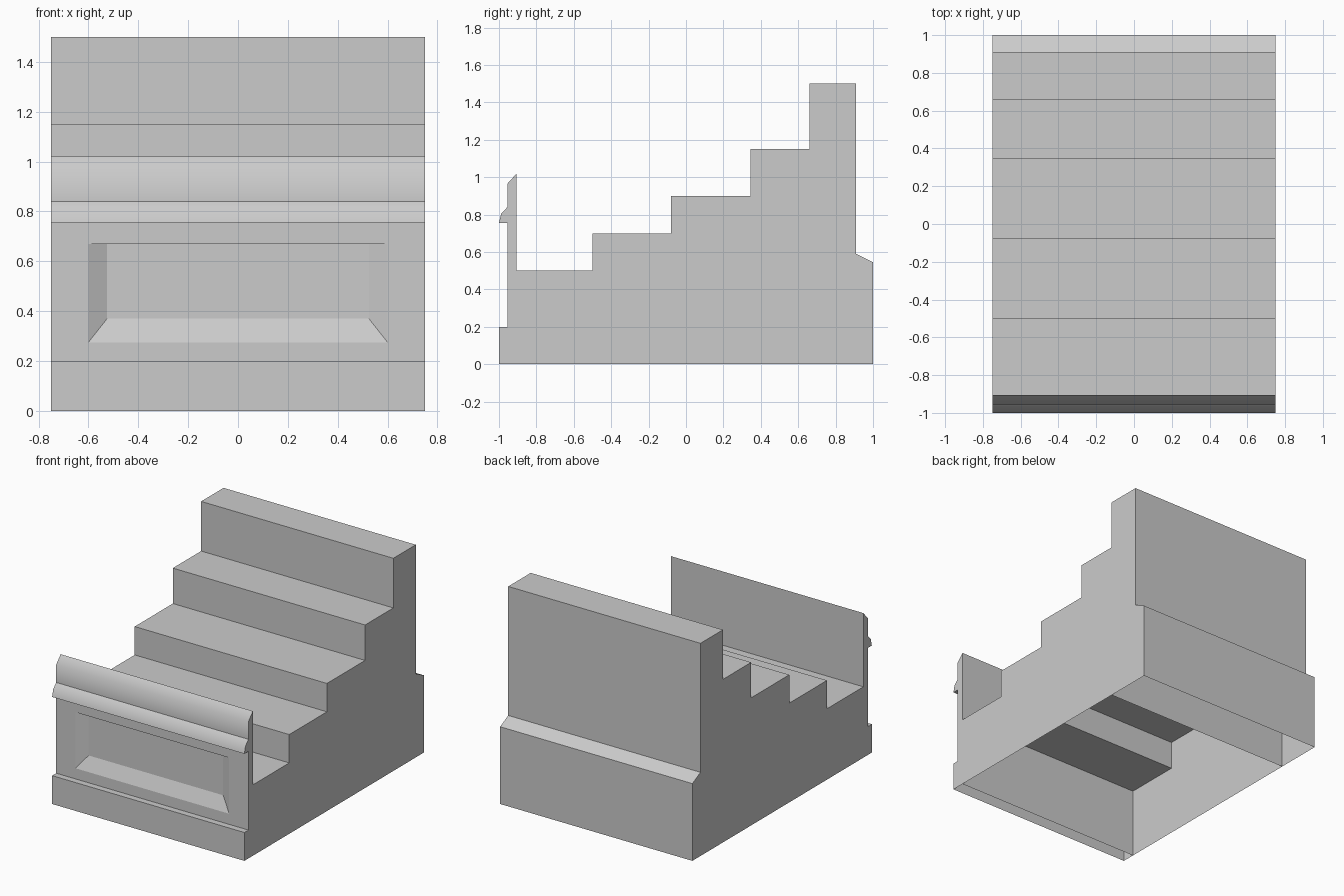
import bpy, bmesh

if "Cube" in bpy.data.objects:
    bpy.data.objects.remove(bpy.data.objects["Cube"])

HALF_W = 0.75

grey = bpy.data.materials.new("plain_grey")
grey.diffuse_color = (0.6, 0.6, 0.6, 1)
grey.use_nodes = True
grey.node_tree.nodes["Principled BSDF"].inputs["Base Color"].default_value = grey.diffuse_color


def shell(name, profile, open_first=False, open_last=False, smooth=(), recess=None):
    """Extrude a (y, z) profile across x; the underside is left open."""
    bm = bmesh.new()
    left = [bm.verts.new((-HALF_W, y, z)) for y, z in profile]
    right = [bm.verts.new((HALF_W, y, z)) for y, z in profile]
    n = len(profile) - 1
    panel = None
    for i in range(n):
        if (open_first and i == 0) or (open_last and i == n - 1):
            continue
        f = bm.faces.new((left[i], right[i], right[i + 1], left[i + 1]))
        f.smooth = i in smooth
        if i == recess:
            panel = f
    bm.faces.new(left)
    bm.faces.new(right[::-1])

    # crisp line where the rounded moulding meets the cap above it
    bm.edges.ensure_lookup_table()
    for e in bm.edges:
        a, b = e.verts
        if abs(a.co.z - 0.84) < 1e-4 and abs(b.co.z - 0.84) < 1e-4:
            e.smooth = False

    # sunken panel: opening ring, then the floor ring pushed inwards
    if panel:
        front_y = panel.verts[0].co.y
        mid_z = panel.calc_center_median().z
        for hx, z0, z1, depth in ((0.6, 0.275, 0.67, 0), (0.525, 0.37, 0.67, 0.04)):
            bmesh.ops.inset_individual(bm, faces=[panel], thickness=0.02)
            for v in panel.verts:
                v.co = (hx if v.co.x > 0 else -hx, front_y + depth,
                        z1 if v.co.z > mid_z else z0)
            mid_z = (z0 + z1) / 2

    me = bpy.data.meshes.new(name)
    bm.to_mesh(me)
    bm.free()
    me.materials.append(grey)
    ob = bpy.data.objects.new(name, me)
    bpy.context.collection.objects.link(ob)
    return ob


# front panel with plinth, sunken field and mouldings
shell("front_panel", [
    (-1, 0), (-1, 0.2), (-0.955, 0.2), (-0.955, 0.755), (-1, 0.755),
    (-0.988, 0.805), (-0.955, 0.84), (-0.955, 0.965), (-0.905, 1.02), (-0.905, 0),
], smooth=(4, 5, 6, 7), recess=2)

# hollow stairs, ends closed by the neighbouring parts
shell("steps", [
    (-0.905, 0), (-0.905, 0.5), (-0.5, 0.5), (-0.5, 0.7), (-0.08, 0.7),
    (-0.08, 0.9), (0.345, 0.9), (0.345, 1.15), (0.66, 1.15), (0.66, 0),
], open_first=True, open_last=True)

# tall back block with sloped ledge
shell("back_block", [
    (0.66, 0), (0.66, 1.5), (0.91, 1.5), (0.91, 0.59), (1, 0.545), (1, 0),
])
